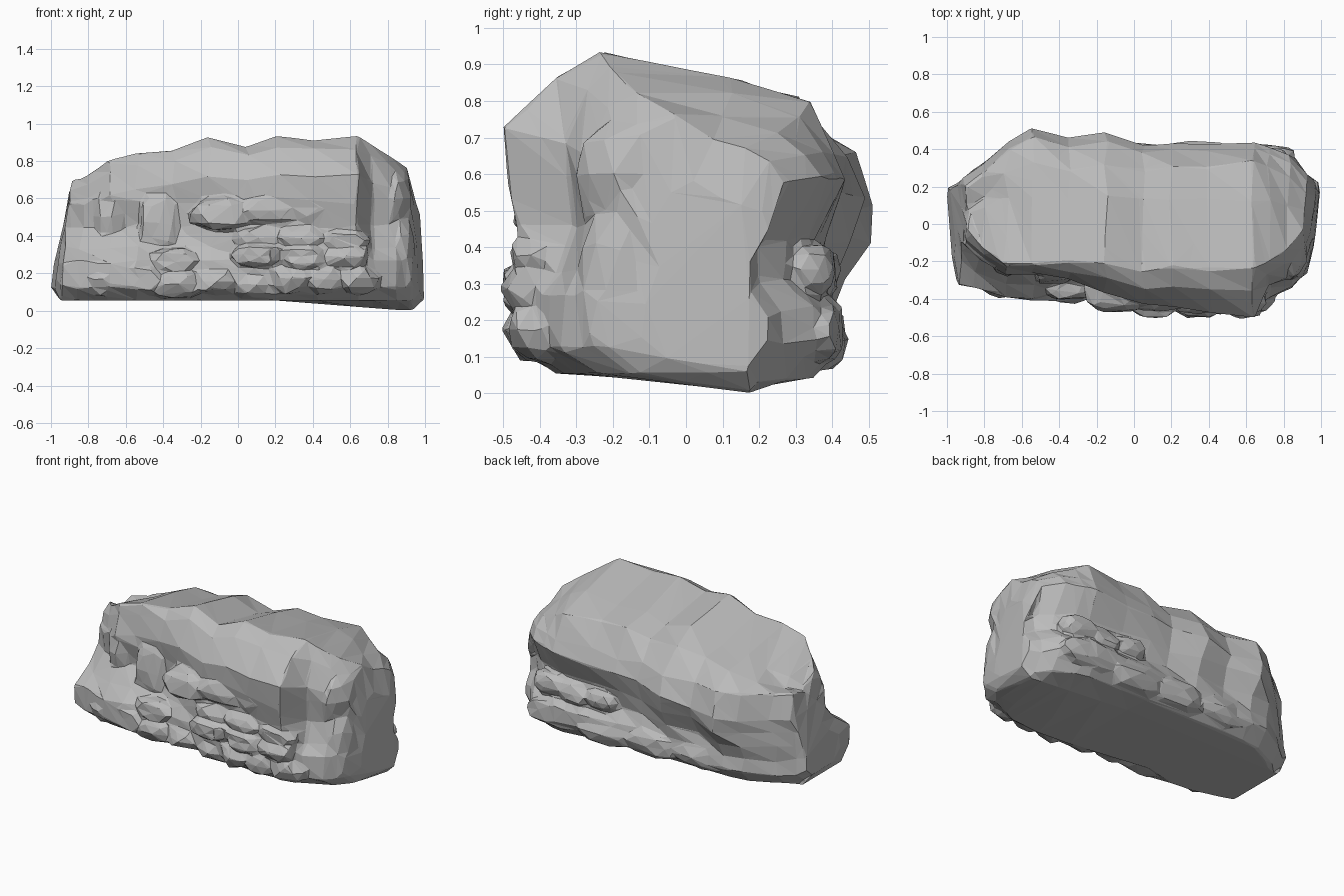
import bpy, bmesh, random
from math import copysign
from mathutils import Vector, noise

random.seed(4)
if "Cube" in bpy.data.objects:
    bpy.data.objects.remove(bpy.data.objects["Cube"])

# Stations along the rock: x, front top, front middle, front foot, back belly, back foot, height
STATIONS = [
    (-.95, -.02, -.12, -.32, .24, .22, .70),
    (-.86, -.14, -.2, -.35, .32, .3, .735),
    (-.68, -.22, -.27, -.40, .43, .39, .80),
    (-.54, -.22, -.27, -.41, .51, .41, .84),
    (-.35, -.21, -.29, -.36, .46, .41, .865),
    (-.15, -.22, -.37, -.39, .48, .41, .92),
    (.05, -.25, -.43, -.42, .43, .41, .88),
    (.2, -.24, -.45, -.44, .44, .42, .93),
    (.4, -.24, -.47, -.46, .43, .42, .915),
    (.64, -.24, -.49, -.44, .44, .43, .925),
    (.72, -.21, -.32, -.4, .42, .41, .88),
    (.85, -.14, -.3, -.34, .37, .35, .82),
    (.93, -.03, -.2, -.24, .28, .27, .77),
]


def jitter(amount):
    return random.uniform(-amount, amount)


def section(x, front_top, front_mid, front_foot, belly, back_foot, top):
    """Closed outline of the rock at one station."""
    drop = .055 * min(1, max(0, (x - .2) / .7))
    right = min(1, max(0, x + .4))
    groove = .02 if x < -.6 else .07 + .02 * right
    hollow = .015 + .08 * right
    shoulder = .17 - .06 * right
    outline = [
        (front_top, top), ((front_top + front_mid) / 2, top - .055),
        (front_mid, top * .78), (front_mid + .01, .58), (front_mid + .03, .45),
        ((front_mid + front_foot) / 2 + .02, .34),
        (front_foot, .26), (front_foot, .13),
        (front_foot + .1, .055), (.18, .055 - drop), (back_foot - .08, .06 - drop / 2),
        (back_foot, .14), (back_foot - .01, .23), (belly - groove, .32),
        (belly - hollow, .42), (belly, .5 + .09 * right), (belly - .04, .65),
        (belly - shoulder, top * .87), (belly * .3, top - .07),
    ]
    slope = .13 if x < -.8 else -.04 if x > .8 else 0
    points = []
    for i, (y, z) in enumerate(outline):
        loose = 0 if i in (8, 9, 10) else .012
        points.append(Vector((x + slope * max(0, z - .2) + jitter(loose),
                              y + jitter(loose), z + jitter(loose))))
    return points


def end_cap(ring, tip, lean, taper):
    """Smaller outline, sloping back from the tip of a rounded end."""
    cap = [p.lerp(tip, .32) for p in ring]
    for p in cap:
        inset = lean * max(0, p.z - .2) + taper * abs(p.y - tip.y)
        p.x = tip.x - copysign(inset, tip.x)
    return cap


def add_body(bm):
    outlines = [section(*s) for s in STATIONS]
    outlines.insert(0, end_cap(outlines[0], Vector((-1, .14, .25)), .24, .08))
    outlines.append(end_cap(outlines[-1], Vector((1, .14, .18)), .08, .15))
    rings = [[bm.verts.new(p) for p in outline] for outline in outlines]
    for a, b in zip(rings, rings[1:]):
        for i in range(len(a)):
            j = (i + 1) % len(a)
            bm.faces.new((a[i], b[i], b[j], a[j]))
    bm.faces.new(rings[0])
    bm.faces.new(rings[-1][::-1])


def add_stone(bm, centre, size, blunt=.7, rough=.3):
    """Angular lump, overlapping the body."""
    lump = bmesh.ops.create_icosphere(bm, subdivisions=2, radius=1)
    for v in lump["verts"]:
        boxy = Vector([copysign(abs(c) ** blunt, c) for c in v.co])
        boxy *= 1 + rough * noise.noise(v.co * 1.4 + Vector(centre) * 9)
        v.co = Vector(b * s + c for b, s, c in zip(boxy, size, centre))


def add_course(bm, start, end, y, z, count, depth, height):
    """Row of uneven stones along x."""
    for i in range(count):
        x = start + (end - start) * (i + .5) / count
        half = (end - start) / count * .66
        add_stone(bm, (x, y + jitter(.015), z + jitter(.015)), (half, depth, height), .8)


bm = bmesh.new()
add_body(bm)

# Front ledges, from the foot upwards
add_course(bm, -.8, -.42, -.28, .17, 2, .13, .09)
add_course(bm, -.42, .2, -.31, .15, 3, .12, .08)
add_course(bm, .2, .72, -.36, .16, 3, .12, .085)
add_course(bm, -.45, .0, -.3, .27, 2, .1, .07)
add_course(bm, .0, .68, -.39, .29, 3, .12, .07)
add_course(bm, .0, .68, -.37, .39, 3, .1, .06)
add_course(bm, -.22, .56, -.37, .53, 3, .1, .09)

# Upright blocks on the recessed front wall
add_stone(bm, (-.42, -.25, .47), (.11, .07, .15))
add_stone(bm, (-.68, -.19, .5), (.08, .08, .2))

# Buttress on the end
add_stone(bm, (.84, -.18, .28), (.11, .13, .25), .95)
add_stone(bm, (.83, -.14, .6), (.09, .16, .18), .95)

# Back ledges below the belly
add_course(bm, -.5, .8, .33, .16, 4, .1, .09)
add_course(bm, .25, .8, .33, .33, 3, .08, .07)

bmesh.ops.recalc_face_normals(bm, faces=bm.faces)
mesh = bpy.data.meshes.new("rock")
bm.to_mesh(mesh)
bm.free()
rock = bpy.data.objects.new("rock", mesh)
bpy.context.collection.objects.link(rock)

stone_grey = bpy.data.materials.new("stone grey")
stone_grey.use_nodes = True
colour = (.5, .5, .5, 1)
stone_grey.diffuse_color = colour
stone_grey.node_tree.nodes["Principled BSDF"].inputs["Base Color"].default_value = colour
mesh.materials.append(stone_grey)

# Fuse the lumps, then reduce to irregular facets
fuse = rock.modifiers.new("fuse", 'REMESH')
fuse.mode = 'VOXEL'
fuse.voxel_size = .014
facets = rock.modifiers.new("facets", 'DECIMATE')
facets.ratio = .022
